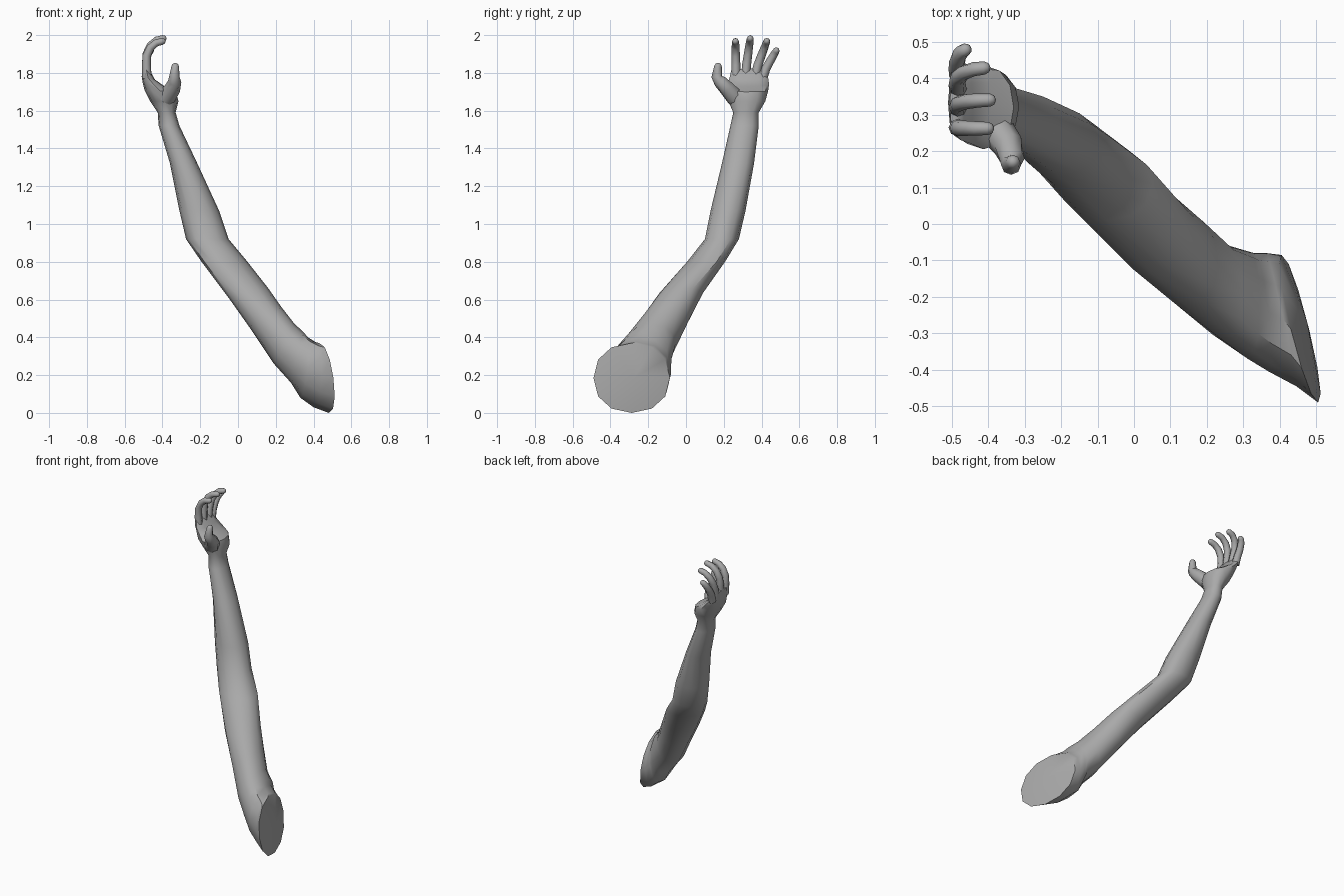
import bpy, bmesh, math
from mathutils import Vector

if "Cube" in bpy.data.objects:
    bpy.data.objects.remove(bpy.data.objects["Cube"], do_unlink=True)

grey = bpy.data.materials.new("plain grey")
grey.use_nodes = True
GREY = (0.4, 0.4, 0.4, 1)
grey.diffuse_color = GREY
grey.node_tree.nodes["Principled BSDF"].inputs["Base Color"].default_value = GREY


def loft(name, rings, start, end, angle):
    """Skin a list of point rings and close both ends with a fan."""
    bm = bmesh.new()
    loops = [[bm.verts.new(p) for p in ring] for ring in rings]
    n = len(loops[0])
    for a, b in zip(loops, loops[1:]):
        for i in range(n):
            j = (i + 1) % n
            bm.faces.new((a[i], a[j], b[j], b[i]))
    for loop, tip in ((loops[0], start), (loops[-1], end)):
        v = bm.verts.new(tip)
        for i in range(n):
            bm.faces.new((loop[i], loop[(i + 1) % n], v))
    bmesh.ops.recalc_face_normals(bm, faces=bm.faces)
    mesh = bpy.data.meshes.new(name)
    bm.to_mesh(mesh)
    bm.free()
    mesh.materials.append(grey)
    ob = bpy.data.objects.new(name, mesh)
    bpy.context.collection.objects.link(ob)
    bpy.ops.object.select_all(action='DESELECT')
    ob.select_set(True)
    bpy.context.view_layer.objects.active = ob
    bpy.ops.object.shade_smooth_by_angle(angle=math.radians(angle))
    return ob


def section(lx, lz, hx, hz, ya, yb, shift=0.0, n=12):
    """Oval from an outer (lx, lz) to an inner (hx, hz) edge, ya to yb deep."""
    c = Vector(((lx + hx) / 2, (ya + yb) / 2, (lz + hz) / 2))
    v = Vector(((hx - lx) / 2, 0, (hz - lz) / 2))
    w = Vector((-shift, (yb - ya) / 2, 0))
    pts = []
    for i in range(n):
        t = 2 * math.pi * i / n
        s, k = (math.copysign(abs(f) ** 0.92, f) for f in (math.sin(t), math.cos(t)))
        pts.append(c + w * k + v * s)
    return pts


# Arm: shoulder cut, upper arm, elbow, forearm, wrist, palm
sections = [
    (0.48, 0.00, 0.43, 0.37, -0.49, -0.085, 0.05),
    (0.40, 0.03, 0.41, 0.375, -0.445, -0.08, 0.04),
    (0.33, 0.08, 0.37, 0.40, -0.405, -0.08, 0.02),
    (0.28, 0.16, 0.345, 0.43, -0.37, -0.075),
    (0.19, 0.26, 0.30, 0.47, -0.32, -0.055),
    (0.07, 0.44, 0.23, 0.56, -0.23, 0.02),
    (-0.05, 0.61, 0.16, 0.66, -0.14, 0.09),
    (-0.20, 0.81, 0.05, 0.80, 0.01, 0.21),
    (-0.275, 0.92, -0.05, 0.92, 0.10, 0.28),
    (-0.31, 1.07, -0.10, 1.07, 0.13, 0.315),
    (-0.36, 1.32, -0.215, 1.32, 0.19, 0.36),
    (-0.42, 1.52, -0.31, 1.52, 0.235, 0.385),
    (-0.425, 1.59, -0.33, 1.59, 0.25, 0.385),
    (-0.465, 1.65, -0.315, 1.65, 0.225, 0.42),
    (-0.495, 1.71, -0.33, 1.70, 0.205, 0.435),
    (-0.505, 1.75, -0.39, 1.73, 0.22, 0.44),
    (-0.51, 1.78, -0.44, 1.765, 0.23, 0.435),
    (-0.505, 1.82, -0.465, 1.81, 0.24, 0.42),
]
loft("arm_and_palm", [section(*s) for s in sections],
     (0.475, -0.27, 0.19), (-0.485, 0.33, 1.825), 40)


def digit(name, path, r0, r1, n=8):
    """Tapering tube with a rounded tip."""
    pts = [Vector(p) for p in path]
    tip_dir = (pts[-1] - pts[-2]).normalized()
    pts.append(pts[-1] + tip_dir * r1 * 0.65)
    rings = []
    for i, p in enumerate(pts):
        d = (pts[min(i + 1, len(pts) - 1)] - pts[max(i - 1, 0)]).normalized()
        u = Vector((0, 1, 0))
        u = (u - d * u.dot(d)).normalized()
        v = d.cross(u)
        r = r0 + (r1 - r0) * i / (len(pts) - 2)
        if i == len(pts) - 1:
            r = r1 * 0.7
        rings.append([p + (u * math.cos(a) + v * math.sin(a)) * r
                      for a in (2 * math.pi * k / n for k in range(n))])
    return loft(name, rings, pts[0], pts[-1] + tip_dir * r1 * 0.3, 60)


# Curled fingers: base y, tip y, reach of the curl, tip height
for name, y0, y1, tip_x, tip_z in (
        ("index_finger", 0.265, 0.262, -0.40, 1.967),
        ("middle_finger", 0.315, 0.34, -0.395, 1.982),
        ("ring_finger", 0.365, 0.428, -0.41, 1.968),
        ("little_finger", 0.405, 0.478, -0.462, 1.918)):
    base = Vector((-0.482, y0, 1.77))
    dx, dy, dz = tip_x - base.x, y1 - y0, tip_z - base.z
    path = [base + Vector((dx * a - b, dy * c, dz * e)) for a, b, c, e in (
        (0, 0, 0, 0), (0, 0.003, 0.25, 0.36), (0.04, 0.004, 0.55, 0.62),
        (0.25, 0.002, 0.8, 0.83), (0.6, 0, 0.95, 0.96), (1, 0, 1, 1))]
    digit(name, path, 0.025, 0.018)

# Thumb
digit("thumb", [(-0.38, 0.26, 1.67), (-0.345, 0.215, 1.72), (-0.335, 0.18, 1.755),
                (-0.337, 0.162, 1.78), (-0.332, 0.17, 1.835)], 0.05, 0.02)
